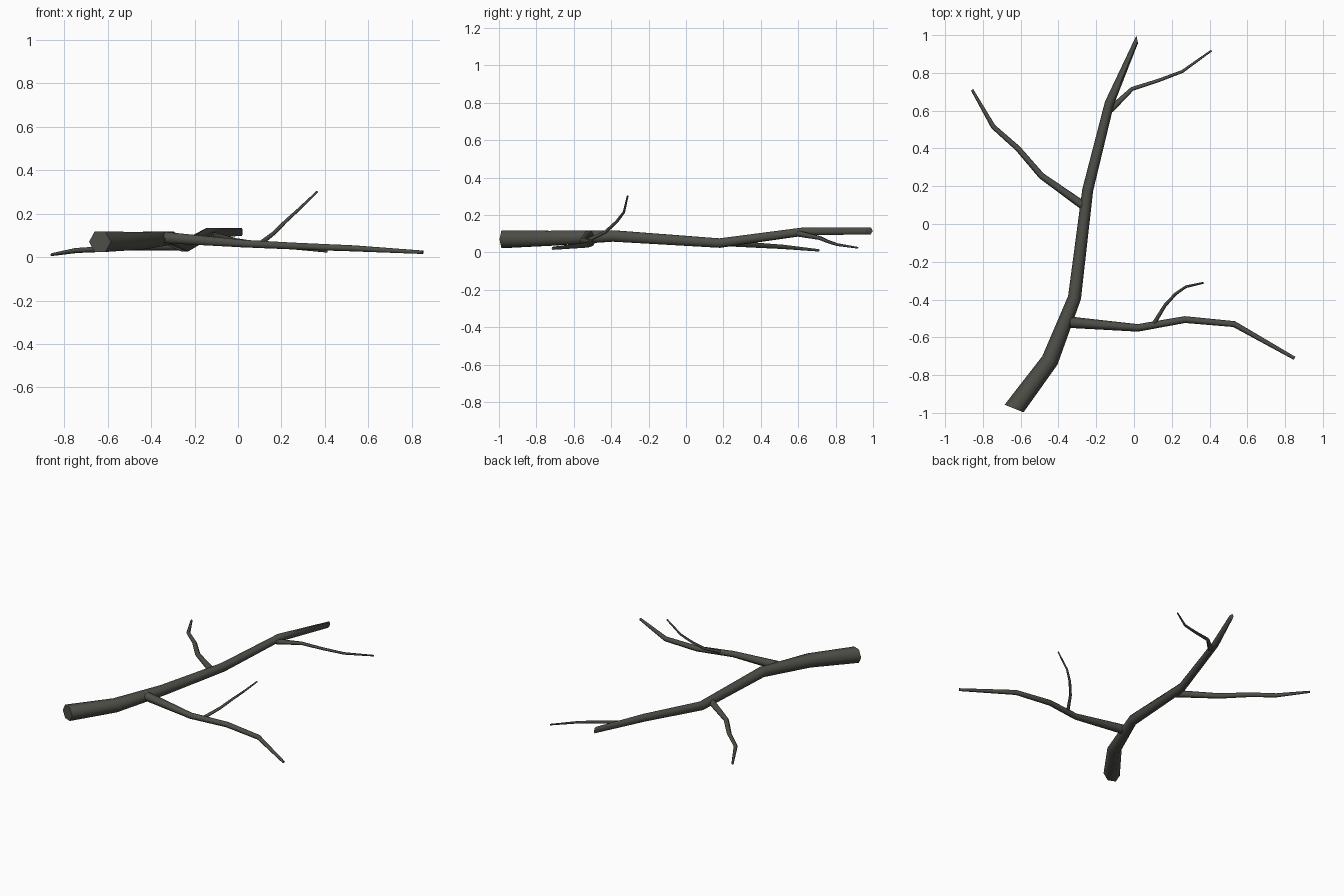
import bpy, bmesh, math
from mathutils import Vector

if "Cube" in bpy.data.objects:
    bpy.data.objects.remove(bpy.data.objects["Cube"])

bark = bpy.data.materials.new("dark_bark")
bark.diffuse_color = (0.078, 0.078, 0.066, 1)
bark.use_nodes = True
bark.node_tree.nodes["Principled BSDF"].inputs["Base Color"].default_value = bark.diffuse_color


def limb(name, pts, sides=6, start=None, end=None):
    """Tapered tube through (x, y, z, radius) points; start/end override the cut direction."""
    bm = bmesh.new()
    P = [Vector(p[:3]) for p in pts]
    rings = []
    for i, p in enumerate(P):
        a = (p - P[i - 1]).normalized() if i else Vector()
        b = (P[i + 1] - p).normalized() if i < len(P) - 1 else Vector()
        t = (a + b).normalized()
        if i == 0 and start:
            t = Vector(start).normalized()
        if i == len(P) - 1 and end:
            t = Vector(end).normalized()
        side = t.cross(Vector((0, 0, 1))).normalized()
        up = side.cross(t)
        r = pts[i][3]
        rings.append([bm.verts.new(p + r * (math.cos(k * math.tau / sides) * side
                                            + math.sin(k * math.tau / sides) * up))
                      for k in range(sides)])
    for lo, hi in zip(rings, rings[1:]):
        for k in range(sides):
            n = (k + 1) % sides
            bm.faces.new((lo[k], lo[n], hi[n], hi[k]))
    bm.faces.new(rings[0])
    bm.faces.new(rings[-1])
    bmesh.ops.recalc_face_normals(bm, faces=bm.faces[:])
    me = bpy.data.meshes.new(name)
    bm.to_mesh(me)
    bm.free()
    me.materials.append(bark)
    ob = bpy.data.objects.new(name, me)
    bpy.context.collection.objects.link(ob)
    bpy.context.view_layer.objects.active = ob
    ob.select_set(True)
    bpy.ops.object.shade_smooth_by_angle(angle=math.radians(65))
    ob.select_set(False)


# Thick main stem with slanted cut ends
limb("main_stem", [(-0.635, -0.977, 0.07, 0.054), (-0.445, -0.722, 0.076, 0.046),
                   (-0.315, -0.39, 0.088, 0.035), (-0.245, 0.18, 0.05, 0.029),
                   (-0.13, 0.64, 0.113, 0.025), (0.017, 0.978, 0.115, 0.021)],
     start=(0.04, 0.1, 0), end=(1, 0.2, 0))

# Long right branch and the twig rising from it
limb("right_branch", [(-0.34, -0.52, 0.09, 0.03), (0.02, -0.55, 0.062, 0.02),
                      (0.27, -0.506, 0.05, 0.018), (0.53, -0.53, 0.04, 0.016),
                      (0.85, -0.711, 0.022, 0.009)])
limb("rising_twig", [(0.10, -0.535, 0.06, 0.011), (0.165, -0.43, 0.11, 0.009),
                     (0.22, -0.37, 0.165, 0.008), (0.275, -0.332, 0.215, 0.007),
                     (0.366, -0.312, 0.302, 0.005)])

# Left branch
limb("left_branch", [(-0.265, 0.095, 0.05, 0.023), (-0.49, 0.255, 0.046, 0.017),
                     (-0.615, 0.40, 0.037, 0.015), (-0.745, 0.515, 0.03, 0.013),
                     (-0.857, 0.71, 0.011, 0.007)])

# Thin twig near the tip
limb("upper_twig", [(-0.125, 0.605, 0.10, 0.018), (-0.01, 0.715, 0.077, 0.011),
                    (0.13, 0.76, 0.058, 0.009), (0.255, 0.807, 0.042, 0.008),
                    (0.41, 0.918, 0.025, 0.005)])
